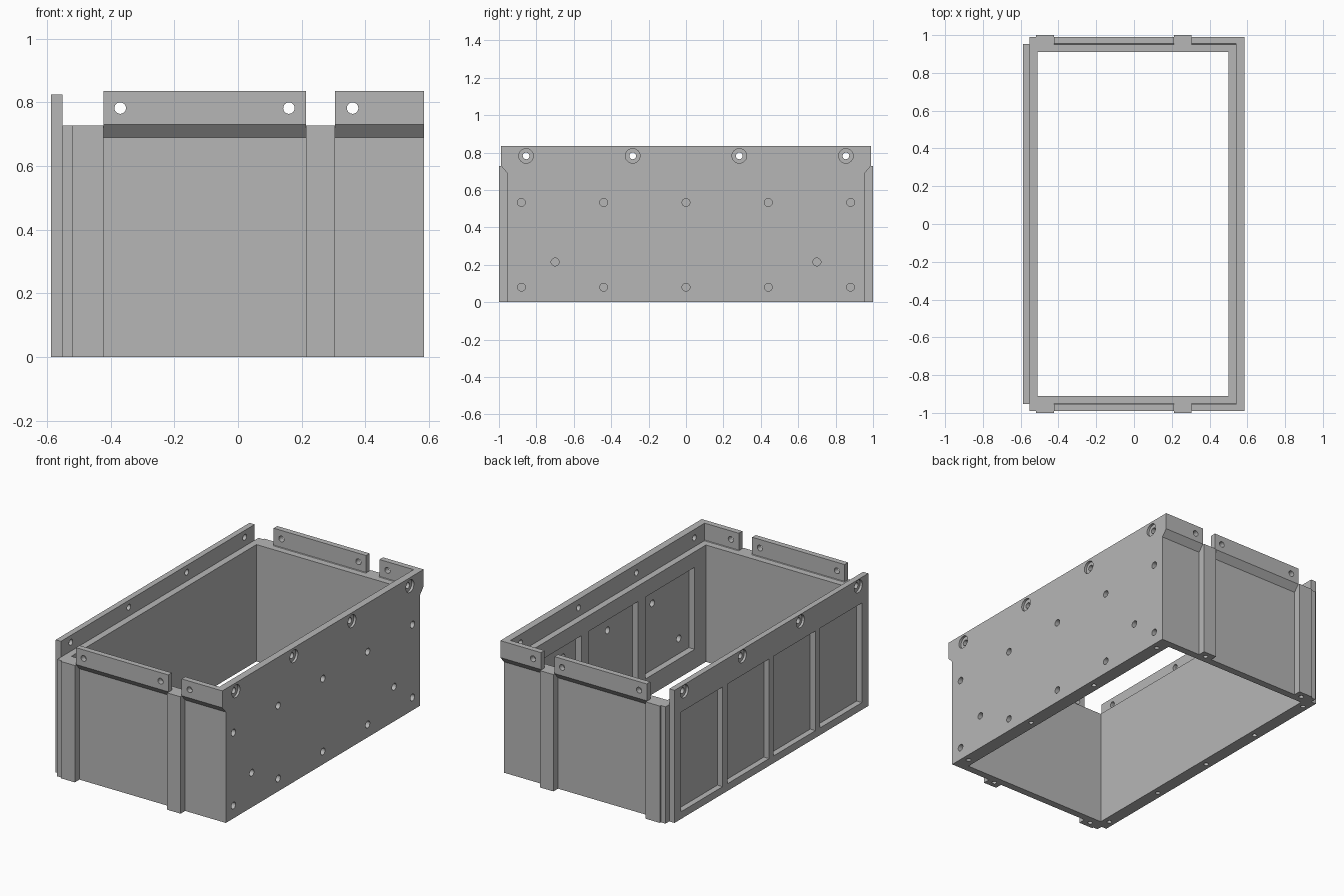
import bpy, bmesh, math
from mathutils import Matrix, Vector

if "Cube" in bpy.data.objects:
    bpy.data.objects.remove(bpy.data.objects["Cube"])

grey = bpy.data.materials.new("plain_grey")
grey.diffuse_color = (0.47, 0.47, 0.47, 1)
grey.use_nodes = True
grey.node_tree.nodes["Principled BSDF"].inputs["Base Color"].default_value = grey.diffuse_color


def finish(name, bm):
    bmesh.ops.recalc_face_normals(bm, faces=bm.faces)
    me = bpy.data.meshes.new(name)
    bm.to_mesh(me)
    bm.free()
    me.materials.append(grey)
    ob = bpy.data.objects.new(name, me)
    bpy.context.collection.objects.link(ob)
    return ob


def add_box(bm, x, y, z):
    mid = Vector([(a + b) / 2 for a, b in (x, y, z)])
    size = [b - a for a, b in (x, y, z)]
    bmesh.ops.create_cube(bm, size=1, matrix=Matrix.Translation(mid) @ Matrix.Diagonal((*size, 1)))


def boxes(name, items):
    bm = bmesh.new()
    for it in items:
        add_box(bm, *it)
    return finish(name, bm)


def cylinders(name, axis, r, items):
    """Each item: centre of the cylinder and its length along the axis."""
    rot = {'X': Matrix.Rotation(math.pi / 2, 4, 'Y'),
           'Y': Matrix.Rotation(math.pi / 2, 4, 'X'), 'Z': Matrix()}[axis]
    bm = bmesh.new()
    for c, length in items:
        bmesh.ops.create_cone(bm, cap_ends=True, segments=24, radius1=r, radius2=r,
                              depth=length, matrix=Matrix.Translation(c) @ rot)
    return finish(name, bm)


def combine(body, tool, op):
    m = body.modifiers.new(tool.name, 'BOOLEAN')
    m.object, m.operation, m.solver = tool, op, 'EXACT'
    bpy.context.view_layer.objects.active = body
    bpy.ops.object.modifier_apply(modifier=m.name)
    bpy.data.objects.remove(tool)


def flange(name, x0, x1, s):
    """Upright end lip with a sloped underside, s = -1 front, 1 back."""
    prof = [(0.955, 0.69), (0.99, 0.73), (0.99, 0.835), (0.955, 0.835),
            (0.955, 0.73), (0.935, 0.715), (0.935, 0.69)]
    bm = bmesh.new()
    f = bm.faces.new([bm.verts.new((x0, s * y, z)) for y, z in prof])
    ext = bmesh.ops.extrude_face_region(bm, geom=[f])['geom']
    bmesh.ops.translate(bm, vec=(x1 - x0, 0, 0),
                        verts=[v for v in ext if isinstance(v, bmesh.types.BMVert)])
    return finish(name, bm)


# main box with open top and bottom
body = boxes("open_box", [((-0.552, 0.585), (-0.955, 0.955), (0, 0.727))])
combine(body, boxes("cavity", [((-0.51, 0.50), (-0.91, 0.91), (-0.2, 1))]), 'DIFFERENCE')

# raised lip of the right wall, framed plate on the left wall
combine(body, boxes("right_lip", [((0.54, 0.585), (-0.955, 0.955), (0.68, 0.835))]), 'UNION')
combine(body, boxes("left_frame", [((-0.588, -0.552), (-0.953, 0.953), (0, 0.825))]), 'UNION')

# corner strips, ribs and flanges on both ends
for s in (-1, 1):
    def span(a, b):
        return tuple(sorted((s * a, s * b)))
    combine(body, boxes("corner_strip", [((-0.552, -0.50), span(0.93, 0.99), (0, 0.727))]), 'UNION')
    for x in ((-0.52, -0.423), (0.213, 0.305)):
        combine(body, boxes("rib", [(x, span(0.93, 1.0), (0, 0.727))]), 'UNION')
    combine(body, flange("long_flange", -0.423, 0.213, s), 'UNION')
    combine(body, flange("short_flange", 0.305, 0.585, s), 'UNION')

# four recesses outside the left wall, three inside the right wall
combine(body, boxes("left_recesses", [
    ((-0.7, -0.552), (y - 0.205, y + 0.205), (0.045, 0.665))
    for y in (-0.685, -0.228, 0.228, 0.685)]), 'DIFFERENCE')
combine(body, boxes("right_recesses", [
    ((0.4, 0.54), (y - 0.243, y + 0.243), (0.12, 0.63))
    for y in (-0.557, 0, 0.557)]), 'DIFFERENCE')

# bolt holes through the side lips, with wide shallow seats outside
bolts = (-0.855, -0.285, 0.285, 0.855)
fives = (-0.88, -0.44, 0, 0.44, 0.88)
combine(body, cylinders("lip_holes", 'X', 0.018, [((0, y, 0.782), 1.6) for y in bolts]), 'DIFFERENCE')
combine(body, cylinders("bolt_seats", 'X', 0.039, [
    ((x, y, 0.782), 0.1) for y in bolts for x in (-0.623, 0.620)]), 'DIFFERENCE')

# screw holes in the right wall
combine(body, cylinders("side_holes", 'X', 0.021, [
    ((0.575, y, z), 0.09) for y, z in
    [(y, z) for y in fives for z in (0.08, 0.533)] + [(-0.70, 0.215), (0.70, 0.215)]]), 'DIFFERENCE')

# holes through the end flanges
combine(body, cylinders("flange_holes", 'Y', 0.018, [
    ((x, s * 0.97, 0.782), 0.1) for x in (-0.37, 0.16, 0.36) for s in (-1, 1)]), 'DIFFERENCE')

# blind holes in the bottom rim
combine(body, cylinders("bottom_holes", 'Z', 0.014, [
    ((x, y, 0), 0.08) for x, y in
    [(0.545, y) for y in bolts] + [(-0.55, y) for y in fives] +
    [(x, s * 0.96) for x in (-0.47, 0.26) for s in (-1, 1)]]), 'DIFFERENCE')

# smooth hole walls, sharp edges elsewhere
bpy.ops.object.select_all(action='DESELECT')
body.select_set(True)
bpy.context.view_layer.objects.active = body
bpy.ops.object.shade_smooth_by_angle(angle=math.radians(30))
